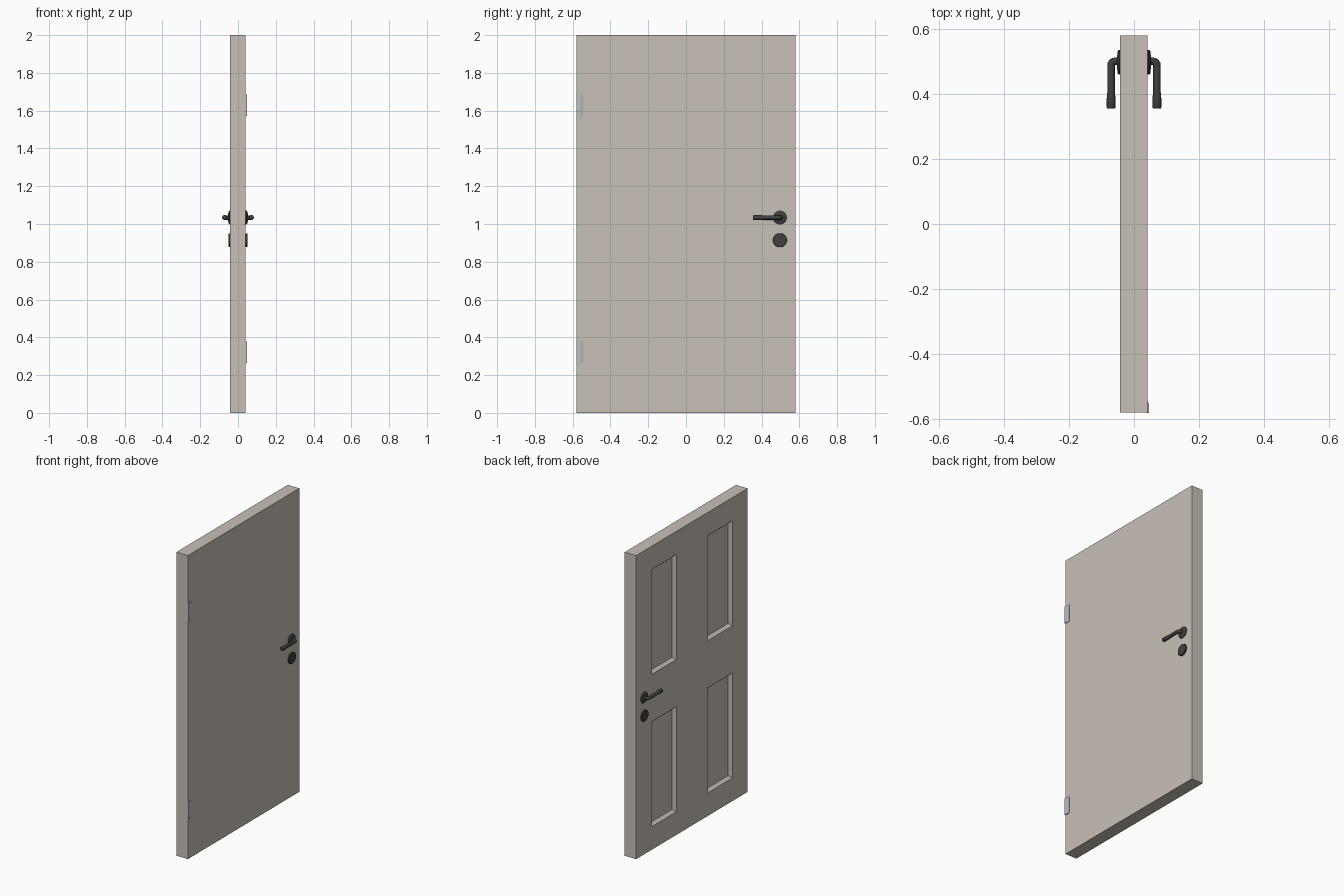
import bpy, bmesh, math
from mathutils import Vector

if "Cube" in bpy.data.objects:
    bpy.data.objects.remove(bpy.data.objects["Cube"])


def material(name, rgb):
    m = bpy.data.materials.new(name)
    m.diffuse_color = (*rgb, 1)
    m.use_nodes = True
    m.node_tree.nodes["Principled BSDF"].inputs["Base Color"].default_value = m.diffuse_color
    return m


PAINT = material("door_paint", (0.58, 0.53, 0.47))
DARK = material("dark_metal", (0.05, 0.05, 0.05))
STEEL = material("hinge_steel", (0.5, 0.52, 0.53))


def finish(name, bm, mat, smooth=False):
    bmesh.ops.recalc_face_normals(bm, faces=bm.faces[:])
    me = bpy.data.meshes.new(name)
    bm.to_mesh(me)
    bm.free()
    me.materials.append(mat)
    ob = bpy.data.objects.new(name, me)
    bpy.context.collection.objects.link(ob)
    if smooth:
        bpy.ops.object.select_all(action='DESELECT')
        ob.select_set(True)
        bpy.context.view_layer.objects.active = ob
        bpy.ops.object.shade_smooth_by_angle(angle=math.radians(35))
    return ob


def loft(bm, rings):
    """Skin a list of vertex-position rings and cap both ends."""
    loops = [[bm.verts.new(p) for p in r] for r in rings]
    n = len(loops[0])
    for a, b in zip(loops, loops[1:]):
        for i in range(n):
            j = (i + 1) % n
            bm.faces.new((a[i], a[j], b[j], b[i]))
    bm.faces.new(loops[0])
    bm.faces.new(loops[-1])


def ring(c, u, v, r, n=32):
    return [Vector(c) + r * (math.cos(t) * Vector(u) + math.sin(t) * Vector(v))
            for t in (2 * math.pi * i / n for i in range(n))]


# door leaf: panel grid on the -x face, thickened, then panels recessed
X0, X1 = -0.043, 0.041
bm = bmesh.new()
ys = (-0.58, -0.423, -0.162, 0.162, 0.423, 0.58)
zs = (0, 0.152, 0.845, 1.155, 1.847, 2)
grid = [[bm.verts.new((X0, y, z)) for z in zs] for y in ys]
for i in range(5):
    for j in range(5):
        bm.faces.new((grid[i][j], grid[i][j + 1], grid[i + 1][j + 1], grid[i + 1][j]))
res = bmesh.ops.extrude_face_region(bm, geom=bm.faces[:], use_keep_orig=True)
bmesh.ops.translate(bm, vec=(X1 - X0, 0, 0),
                    verts=[g for g in res["geom"] if isinstance(g, bmesh.types.BMVert)])
bmesh.ops.recalc_face_normals(bm, faces=bm.faces[:])
panels = []
for f in bm.faces:
    c = f.calc_center_median()
    if c.x < X0 + 0.001 and 0.162 < abs(c.y) < 0.423 and 0.155 < abs(c.z - 1) < 0.847:
        panels.append(f)
bmesh.ops.inset_individual(bm, faces=panels, thickness=0.024, depth=-0.02)
finish("door_leaf", bm, PAINT)

# handles, roses and lock covers on both sides
YH, ZH = 0.497, 1.034
for s, side in ((1, "plain_side"), (-1, "panel_side")):
    face = 0.039

    def disc(name, z, profile):
        b = bmesh.new()
        loft(b, [ring((s * x, YH, z), (0, 1, 0), (0, 0, 1), r) for x, r in profile])
        finish(name + "_" + side, b, DARK, True)

    disc("handle_rose", ZH, ((face, 0.037), (0.045, 0.037), (0.049, 0.031), (0.052, 0.02)))
    disc("lock_cover", 0.914, ((face, 0.037), (0.048, 0.037), (0.05, 0.035)))

    # lever: neck out of the door, tight bend, then a bar that thickens at the tip
    b = bmesh.new()
    xc, br = 0.0705, 0.012
    rings = [ring((s * face, YH + 0.003, ZH), (0, 1, 0), (0, 0, 1), 0.0115, 20)]
    for k in range(6):
        a = math.radians(90 * k / 5)
        cx, cy = xc - br + br * math.sin(a), YH + 0.003 - br + br * math.cos(a)
        u = (s * -math.sin(a), math.cos(a) * -1, 0)
        u = (s * math.sin(a), math.cos(a), 0)
        rings.append(ring((s * cx, cy, ZH), u, (0, 0, 1), 0.0115, 20))
    for y, r in ((0.405, 0.0115), (0.393, 0.0132), (0.358, 0.0135), (0.355, 0.0115)):
        rings.append(ring((s * xc, y, ZH), (s, 0, 0), (0, 0, 1), r, 20))
    loft(b, rings)
    finish("lever_" + side, b, DARK, True)

# hinge plates with a sloped inner edge
for name, z0, z1 in (("lower_hinge", 0.265, 0.378), ("upper_hinge", 1.572, 1.685)):
    prof = ((0.038, -0.581), (0.0465, -0.581), (0.0465, -0.556), (0.043, -0.546), (0.038, -0.546))
    b = bmesh.new()
    loft(b, [[(x, y, z) for x, y in prof] for z in (z0, z1)])
    finish(name, b, STEEL)
